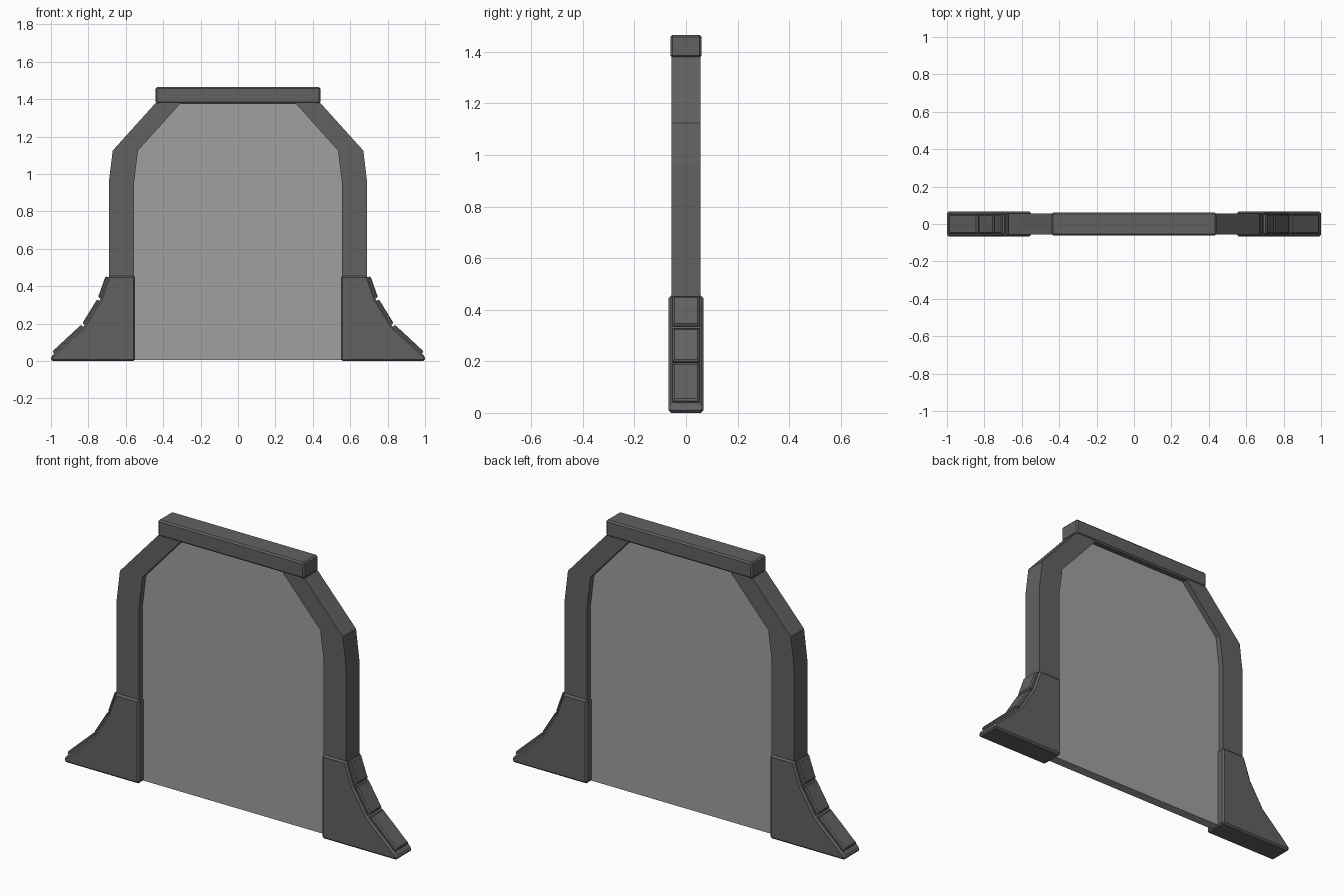
import bpy, bmesh
from mathutils import Vector

if "Cube" in bpy.data.objects:
    bpy.data.objects.remove(bpy.data.objects["Cube"])


def material(name, g):
    m = bpy.data.materials.new(name)
    m.diffuse_color = (g, g, g, 1)
    m.use_nodes = True
    m.node_tree.nodes["Principled BSDF"].inputs["Base Color"].default_value = m.diffuse_color
    return m


DARK = material("dark_metal", 0.12)
LIGHT = material("light_panel", 0.35)


def finish(name, bm, mat, bevel=0.0):
    bmesh.ops.recalc_face_normals(bm, faces=bm.faces)
    me = bpy.data.meshes.new(name)
    bm.to_mesh(me)
    bm.free()
    me.materials.append(mat)
    ob = bpy.data.objects.new(name, me)
    bpy.context.collection.objects.link(ob)
    if bevel:
        mod = ob.modifiers.new("chamfer", "BEVEL")
        mod.width = bevel
        mod.segments = 1
        mod.limit_method = "ANGLE"
        mod.angle_limit = 0.65
    return ob


def slab(name, pts, half, mat=DARK, side=1, bevel=0.0):
    """Extrude an x-z outline through y = -half..half."""
    bm = bmesh.new()
    face = bm.faces.new([bm.verts.new((side * x, -half, z)) for x, z in pts])
    res = bmesh.ops.extrude_face_region(bm, geom=[face])
    moved = [v for v in res["geom"] if isinstance(v, bmesh.types.BMVert)]
    bmesh.ops.translate(bm, verts=moved, vec=(0, 2 * half, 0))
    return finish(name, bm, mat, bevel)


def pad(name, a, b, side):
    """Raised tapered plate lying on the slope from a (upper) to b (lower)."""
    a, b = Vector(a), Vector(b)
    d = (b - a).normalized()
    n = Vector((-d.y, d.x))
    bm = bmesh.new()
    rings = []
    for off, inset in ((-0.015, 0), (0.009, 0), (0.015, 0.007)):
        p, q, w = a + d * inset + n * off, b - d * inset + n * off, 0.052 - inset
        rings.append([bm.verts.new((side * c.x, y, c.y))
                      for c, y in ((p, -w), (p, w), (q, w), (q, -w))])
    bm.faces.new(rings[0])
    bm.faces.new(rings[-1])
    for r, t in zip(rings, rings[1:]):
        for i in range(4):
            j = (i + 1) % 4
            bm.faces.new((r[i], r[j], t[j], t[i]))
    finish(name, bm, DARK)


inner = [(0.555, 0.96), (0.535, 1.125), (0.31, 1.375)]
outer = [(0.44, 1.38), (0.67, 1.125), (0.69, 0.96), (0.69, 0.02)]
slope = [(0.692, 0.455), (0.737, 0.328), (0.823, 0.188), (1.0, 0.024)]

for s, tag in ((-1, "left"), (1, "right")):
    # Bent arch post
    slab(f"{tag}_post", [(0.555, 0.02)] + inner + [(0.31, 1.385)] + outer, 0.057, side=s)
    # Buttress foot
    slab(f"{tag}_foot", [(0.55, 0), (0.55, 0.455)] + slope + [(1.0, 0)],
         0.067, side=s, bevel=0.009)
    # Plates on the buttress slope
    for i, (p, q) in enumerate(zip(slope, slope[1:])):
        p, q = Vector(p), Vector(q)
        d = (q - p).normalized()
        pad(f"{tag}_plate_{i + 1}", p + d * 0.007, q - d * (0.024 if i == 2 else 0.007), s)

# Top beam
slab("top_beam", [(-0.44, 1.378), (0.44, 1.378), (0.44, 1.465), (-0.44, 1.465)],
     0.061, bevel=0.008)

# Filled door panel
half = [(0.56, 0.005)] + [(x + 0.005, z) for x, z in inner] + [(0.315, 1.39)]
slab("door_panel", half + [(-x, z) for x, z in reversed(half)], 0.026, LIGHT)
